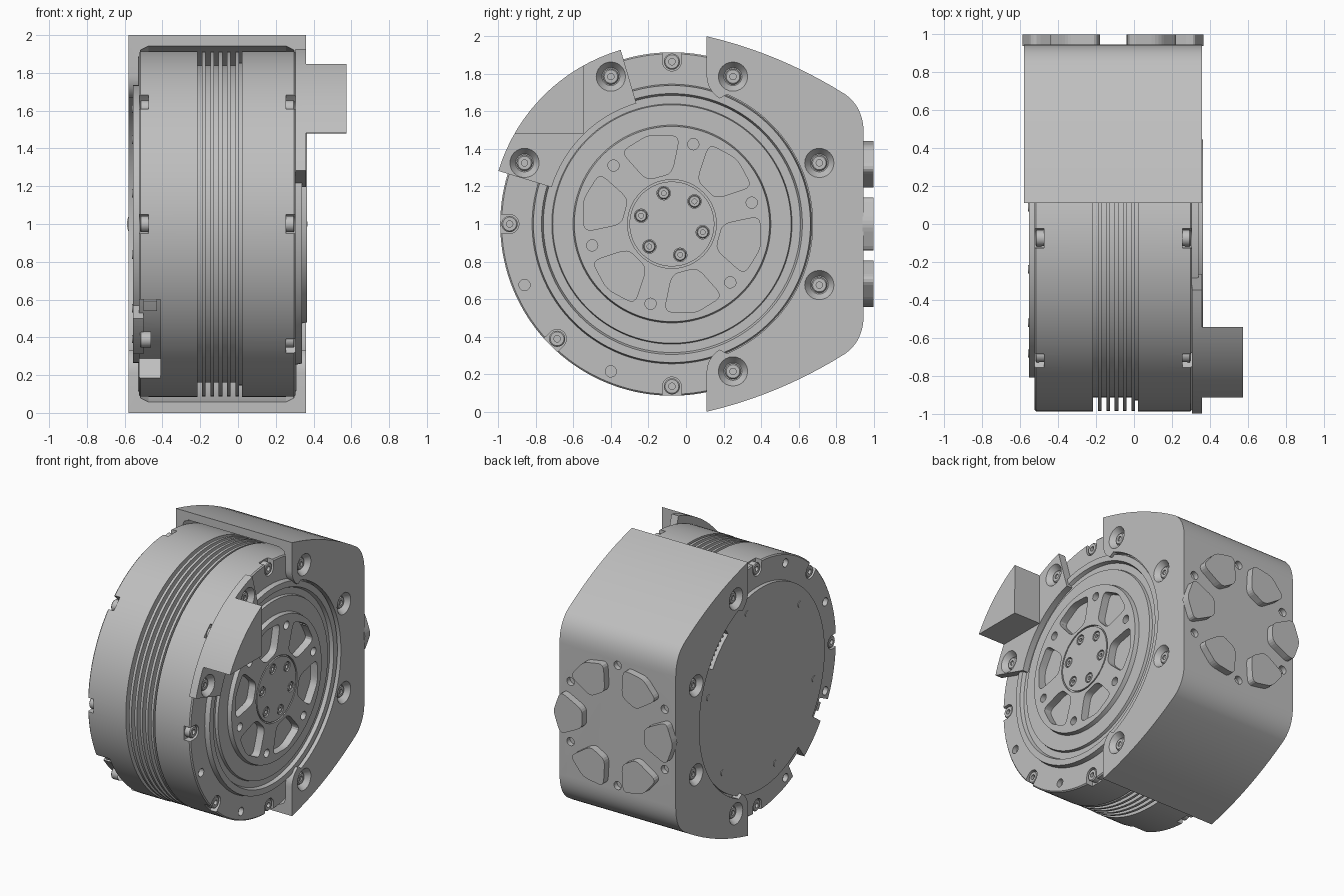
import bpy, bmesh
from math import sin, cos, radians
from mathutils import Vector

if "Cube" in bpy.data.objects:
    bpy.data.objects.remove(bpy.data.objects["Cube"])

AXIS = (-0.075, 1.0)   # motor axis in (y, z)
MID = -0.11            # middle plane of the bracket in x
grey = bpy.data.materials.new("machined grey")
grey.use_nodes = True
grey.diffuse_color = (0.52, 0.52, 0.52, 1)
grey.node_tree.nodes["Principled BSDF"].inputs["Base Color"].default_value = (0.52, 0.52, 0.52, 1)


def polar(r, a, c=AXIS):
    return (c[0] + r * cos(radians(a)), c[1] + r * sin(radians(a)))


def arc(r, a0, a1, n=16, c=AXIS):
    return [polar(r, a0 + (a1 - a0) * i / n, c) for i in range(n + 1)]


def sector(r0, r1, a0, a1):
    return arc(r1, a0, a1) + arc(r0, a1, a0)


def bezier(a, b, c, n=10):
    a, b, c = Vector(a), Vector(b), Vector(c)
    return [tuple(a.lerp(b, i / n).lerp(b.lerp(c, i / n), i / n)) for i in range(n + 1)]


def rounded(pts, t=0.25):
    out = []
    for i, p in enumerate(pts):
        p = Vector(p)
        a, b = Vector(pts[i - 1]), Vector(pts[(i + 1) % len(pts)])
        out += bezier(p.lerp(a, t), p, p.lerp(b, t), 4)
    return out


def finish(name, bm):
    bmesh.ops.remove_doubles(bm, verts=bm.verts, dist=1e-5)
    bmesh.ops.recalc_face_normals(bm, faces=bm.faces)
    mesh = bpy.data.meshes.new(name)
    bm.to_mesh(mesh)
    bm.free()
    mesh.materials.append(grey)
    ob = bpy.data.objects.new(name, mesh)
    bpy.context.collection.objects.link(ob)
    return ob


def prism(name, loops, lo, hi, along_y=False):
    """Extrude outlines along x (outline is y, z) or along y (outline is x, z)."""
    bm = bmesh.new()
    for loop in loops:
        place = lambda d: [bm.verts.new((u, d, v) if along_y else (d, u, v)) for u, v in loop]
        a, b = place(lo), place(hi)
        bm.faces.new(a)
        bm.faces.new(b[::-1])
        for i in range(len(a)):
            bm.faces.new((a[i - 1], a[i], b[i], b[i - 1]))
    return finish(name, bm)


def lathe(name, profile, centres=(AXIS,), steps=24, mirror=False):
    """Spin an (x, radius) profile about x at each centre."""
    bm = bmesh.new()
    for y, z in centres:
        for side in ((0, 1) if mirror else (0,)):
            vs = [bm.verts.new((2 * MID - x if side else x, y, z + r)) for x, r in profile]
            es = [bm.edges.new(e) for e in zip(vs, vs[1:])]
            bmesh.ops.spin(bm, geom=vs + es, cent=(0, y, z), axis=(1, 0, 0),
                           angle=radians(360), steps=steps, use_duplicate=False)
    return finish(name, bm)


def cut(target, *cutters):
    bpy.context.view_layer.objects.active = target
    for c in cutters:
        c.hide_render = True
        m = target.modifiers.new("cut", "BOOLEAN")
        m.operation, m.solver, m.object = "DIFFERENCE", "EXACT", c
        bpy.ops.object.modifier_apply(modifier=m.name)
        bpy.data.objects.remove(c)


def both_sides(name, loops, lo, hi):
    return [prism(name, loops, lo, hi), prism(name, loops, 2 * MID - hi, 2 * MID - lo)]


# Motor body with cooling fins, stepped front face and rear cover
fins = []
for i in range(5):
    x = -0.215 + 0.044 * i
    fins += [(x, 0.84), (x + 0.025, 0.84), (x + 0.025, 0.912), (x + 0.044, 0.912)]
motor = lathe("motor_body", [
    (-0.555, 0), (-0.555, 0.735), (-0.525, 0.735), (-0.525, 0.907), (-0.517, 0.915), (-0.215, 0.915),
    *fins, (0.005, 0.855), (0.02, 0.855), (0.02, 0.915), (0.297, 0.915), (0.305, 0.907), (0.305, 0.745),
    (0.34, 0.738), (0.34, 0.695), (0.315, 0.685), (0.315, 0.64), (0.335, 0.635), (0.335, 0.527),
    (0.365, 0.52), (0.365, 0.236), (0.35, 0.236), (0.35, 0.226), (0.365, 0.226), (0.365, 0)], steps=144)

# Pockets and holes in the hub
pockets = [rounded([polar(r, a + d) for r, d in
           ((0.27, -15), (0.47, -20), (0.49, 0), (0.47, 20), (0.27, 15))]) for a in range(45, 405, 60)]
hub_holes = [arc(0.03, 0, 345, 15, polar(0.44, a)) for a in range(15, 375, 60)]
hub_bolts = [polar(0.17, a) for a in range(45, 405, 60)]
bolt_holes = [arc(0.036, 0, 345, 15, c) for c in hub_bolts]
cut(motor, prism("pockets", pockets, 0.31, 0.4), prism("holes", hub_holes, 0.32, 0.4),
    prism("bolt_holes", bolt_holes, 0.345, 0.4))

# Open notches and plain holes around both rims
notch_angles = range(90, 271, 45)
notches = [arc(0.05, a + 90, a + 270, 10, polar(0.865, a)) +
           [polar(0.95, a - 3.1), polar(0.95, a + 3.1)] for a in notch_angles]
rim_holes = [arc(0.03, 0, 345, 15, polar(0.85, a)) for a in (112.5, 157.5, 202.5, 247.5)]
cut(motor, *both_sides("notch", notches, 0.255, 0.33), *both_sides("rim_hole", rim_holes, 0.27, 0.33))

# Connector recess and cable slot at the rear
cut(motor, prism("recess", [sector(0.8, 0.96, 206, 243)], -0.6, -0.41),
    prism("slot", [sector(0.66, 0.72, 32, 55)], -0.6, -0.5))
prism("connector", [sector(0.7, 0.87, 208, 212)], -0.5, -0.43)
prism("connector_guard", [sector(0.7, 0.85, 216, 234)], -0.555, -0.5)
prism("slot_pins", [sector(0.66, 0.69, a, a + 1) for a in range(34, 54, 3)], -0.53, -0.49)


def bolt(x, r, depth):
    return [(x - depth, 0.97 * r), (x - 0.006, r), (x, 0.85 * r), (x, 0.4 * r), (x - 0.5 * depth, 0.4 * r),
            (x - 0.5 * depth, 0)]


hub_bolt = lathe("hub_bolts", bolt(0.362, 0.032, 0.03), hub_bolts)
rim_bolt = lathe("rim_bolts", bolt(0.3, 0.043, 0.06), [polar(0.865, a) for a in notch_angles], mirror=True)
cover_bolt = lathe("cover_bolts", [(-0.55, 0.022), (-0.56, 0.022), (-0.56, 0)],
                   [polar(0.63, a) for a in range(15, 375, 60)])

# Bracket wrapped round the back of the motor
upper = bezier((0.11, 2.0), (0.5, 1.91), (0.85, 1.69)) + bezier((0.85, 1.69), (0.947, 1.62), (0.947, 1.48))[1:]
lower = [(y, 2 - z) for y, z in upper[::-1]]
bracket = prism("bracket", [upper + lower], -0.58, 0.36)
cavity = lathe("cavity", [(-0.527, 0), (-0.527, 0.9), (-0.515, 0.94), (-0.475, 0.96),
                          (0.255, 0.96), (0.295, 0.94), (0.307, 0.9), (0.307, 0)], steps=128)
tip = arc(0.14, 180, 240, 8, (0.25, 1.79))
mouth = tip + arc(0.75, 67, -67, 48) + [(y, 2 - z) for y, z in tip[::-1]]
mouth = [(0.0, 1.79)] + mouth + [(0.0, 0.21)]
sinks = [polar(0.85, a) for a in (67.5, 22.5, -22.5, -67.5)]
sink = [(0.38, 0), (0.38, 0.078), (0.36, 0.078), (0.318, 0.048), (0.318, 0)]
back = (MID, 1.0)
back_holes = [arc(0.03, 0, 345, 15, polar(0.44, a, back)) for a in range(30, 390, 60)]
cut(bracket, cavity, prism("mouth", [mouth], -0.7, 0.5), lathe("sinks", sink, sinks, mirror=True),
    prism("back_holes", back_holes, 0.91, 1.0, True))

# Raised pads on the back wall
pads = [rounded([polar(r, a + d, back) for r, d in
        ((0.26, -15), (0.455, -20), (0.485, 0), (0.455, 20), (0.26, 15))]) for a in range(0, 360, 60)]
prism("back_pads", pads, 0.94, 1.0, True)

# Clamp plate and stop wedge at the front
clamp = prism("clamp_plate", [sector(0.67, 0.967, 106.4, 163)], 0.305, 0.36)
clamp_sinks = [polar(0.85, a) for a in (112.5, 157.5)]
cut(clamp, lathe("clamp_sinks", sink, clamp_sinks))
wedge = prism("stop_wedge", [arc(0.967, 119, 150.2) + [(-0.545, 1.48)]], 0.34, 0.575)

# Bolts seated in the countersinks
side_bolt = lathe("bracket_bolts", bolt(0.335, 0.042, 0.02), sinks, mirror=True)
clamp_bolt = lathe("clamp_bolts", bolt(0.335, 0.042, 0.02), clamp_sinks)

# Smooth round surfaces, keep machined edges crisp
bpy.ops.object.select_all(action="DESELECT")
for ob in (motor, bracket, clamp, wedge, hub_bolt, rim_bolt, cover_bolt, side_bolt, clamp_bolt):
    ob.select_set(True)
bpy.context.view_layer.objects.active = motor
bpy.ops.object.shade_smooth_by_angle(angle=radians(25))
